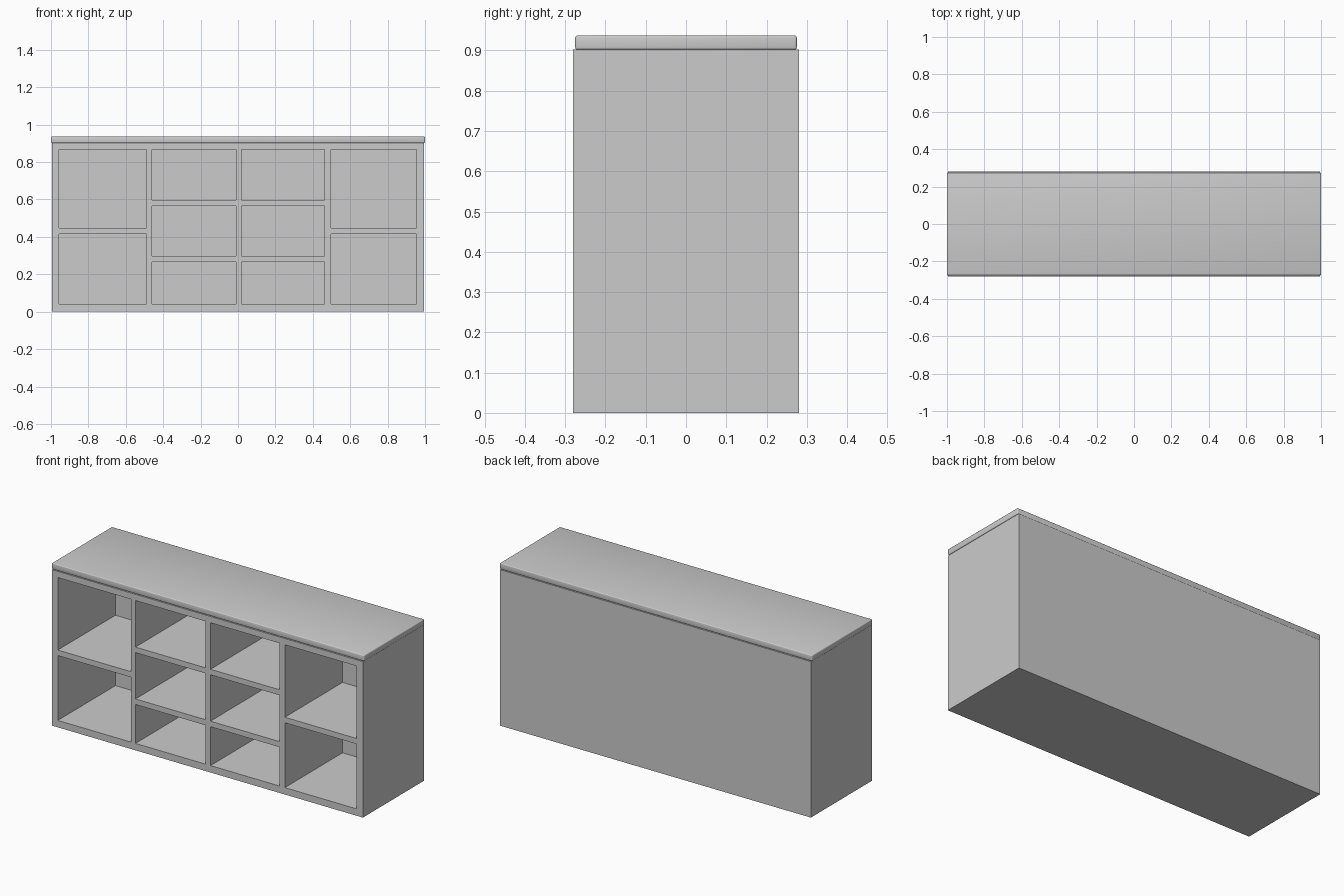
import bpy
import bmesh
from mathutils import Matrix, Vector

if "Cube" in bpy.data.objects:
    bpy.data.objects.remove(bpy.data.objects["Cube"])


def add_box(bm, lo, hi):
    lo, hi = Vector(lo), Vector(hi)
    bmesh.ops.create_cube(
        bm, size=1,
        matrix=Matrix.Translation((lo + hi) / 2) @ Matrix.Diagonal((*(hi - lo), 1)))


def make_boxes(name, boxes):
    bm = bmesh.new()
    for lo, hi in boxes:
        add_box(bm, lo, hi)
    mesh = bpy.data.meshes.new(name)
    bm.to_mesh(mesh)
    bm.free()
    obj = bpy.data.objects.new(name, mesh)
    bpy.context.collection.objects.link(obj)
    return obj


def apply_modifiers(obj):
    bpy.ops.object.select_all(action='DESELECT')
    obj.select_set(True)
    bpy.context.view_layer.objects.active = obj
    for mod in list(obj.modifiers):
        bpy.ops.object.modifier_apply(modifier=mod.name)


# Cabinet carcass, solid before the cubbies are cut
cabinet = make_boxes("cabinet_body", [((-0.995, -0.28, 0), (0.995, 0.28, 0.902))])

# Cubby openings: two tall rows in outer columns, three rows in inner columns
two_rows = [(0.04, 0.415), (0.447, 0.866)]
three_rows = [(0.04, 0.265), (0.297, 0.565), (0.597, 0.866)]
columns = [(-0.957, -0.49, two_rows), (-0.46, -0.012, three_rows),
           (0.02, 0.463, three_rows), (0.496, 0.955, two_rows)]
cubbies = make_boxes("cubby_cutter", [
    ((x0, -0.4, z0), (x1, 0.247, z1))
    for x0, x1, rows in columns for z0, z1 in rows])
cubbies.hide_render = True

cut = cabinet.modifiers.new("cubbies", 'BOOLEAN')
cut.operation = 'DIFFERENCE'
cut.solver = 'EXACT'
cut.object = cubbies
apply_modifiers(cabinet)
bpy.data.objects.remove(cubbies)

# Top board with slightly rounded edges
top = make_boxes("top_board", [((-1, -0.275, 0.902), (1, 0.275, 0.937))])
bevel = top.modifiers.new("rounded_edges", 'BEVEL')
bevel.width = 0.005
bevel.segments = 3
apply_modifiers(top)
bpy.ops.object.shade_smooth_by_angle()
